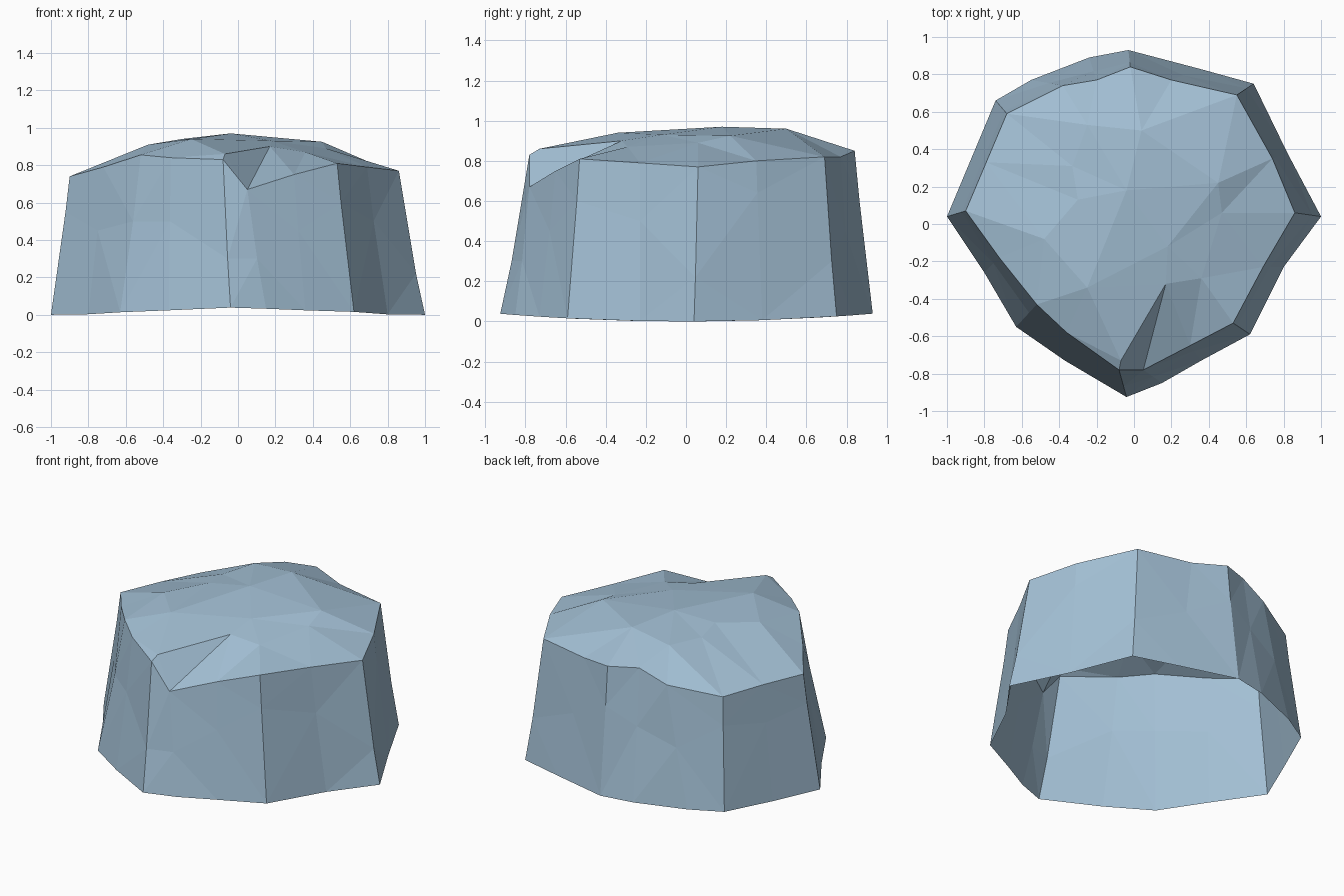
import bpy, bmesh
from mathutils import Vector
from mathutils.geometry import delaunay_2d_cdt

# Wall columns: foot x, y | height of the mid break | rim x, y, z
COLUMNS = [
    (-1.00, 0.04, 0.55, -0.90, 0.07, 0.74),
    (-0.87, 0.35, 0.50, -0.79, 0.33, 0.74),
    (-0.74, 0.66, 0.55, -0.68, 0.59, 0.73),
    (-0.55, 0.77, 0.40, -0.38, 0.74, 0.785),
    (-0.24, 0.89, 0.50, -0.20, 0.77, 0.86),
    (-0.03, 0.93, 0.60, -0.02, 0.84, 0.85),
    (0.35, 0.83, 0.45, 0.20, 0.77, 0.82),
    (0.64, 0.75, 0.30, 0.55, 0.69, 0.82),
    (0.82, 0.38, 0.64, 0.74, 0.35, 0.80),
    (1.00, 0.04, 0.22, 0.86, 0.06, 0.77),
    (0.80, -0.23, 0.50, 0.69, -0.23, 0.79),
    (0.62, -0.59, 0.60, 0.53, -0.53, 0.81),
    (0.36, -0.73, 0.45, 0.30, -0.65, 0.75),
    (0.15, -0.85, 0.30, 0.05, -0.78, 0.67),
    (-0.04, -0.925, 0.30, -0.08, -0.78, 0.83),
    (-0.37, -0.73, 0.50, -0.36, -0.58, 0.84),
    (-0.63, -0.55, 0.50, -0.52, -0.43, 0.855),
    (-0.80, -0.26, 0.45, -0.72, -0.18, 0.79),
]
# Bumps on the crown
CROWN = [
    (-0.04, 0.18, 0.97), (0.04, 0.50, 0.96), (-0.25, 0.53, 0.93),
    (-0.33, 0.31, 0.92), (-0.30, 0.13, 0.94), (-0.48, -0.08, 0.91),
    (0.18, -0.12, 0.93), (0.45, 0.22, 0.925), (0.47, 0.06, 0.89),
    (0.36, -0.29, 0.87), (-0.25, -0.34, 0.94), (0.17, -0.32, 0.90),
    (-0.07, -0.73, 0.86),
]

bm = bmesh.new()
foot, mid, rim = [], [], []
for bx, by, mz, tx, ty, tz in COLUMNS:
    low = Vector((bx, by, 0.045 * by * by))
    top = Vector((tx, ty, tz))
    t = ((mz - low.z) / (tz - low.z)) ** 0.85
    m = low.lerp(top, t)
    foot.append(bm.verts.new(low))
    mid.append(bm.verts.new((m.x, m.y, mz)))
    rim.append(bm.verts.new(top))

# Faceted side walls; the underside stays open
n = len(COLUMNS)
walls = []
for lower, upper in ((foot, mid), (mid, rim)):
    for i in range(n):
        j = (i + 1) % n
        walls.append(bm.faces.new((lower[j], lower[i], upper[i], upper[j])))
bmesh.ops.triangulate(bm, faces=walls, quad_method='SHORT_EDGE')

# Crown triangulated inside the rim
verts = rim + [bm.verts.new(p) for p in CROWN]
result = delaunay_2d_cdt([v.co.to_2d() for v in verts], [], [list(range(n))], 1, 1e-5)
for tri in result[2]:
    bm.faces.new([verts[result[3][k][0]] for k in tri])
bmesh.ops.recalc_face_normals(bm, faces=bm.faces[:])

mesh = bpy.data.meshes.new("boulder")
bm.to_mesh(mesh)
bm.free()
stone = bpy.data.materials.new("blue_grey_stone")
stone.diffuse_color = (0.367, 0.527, 0.665, 1.0)
mesh.materials.append(stone)
boulder = bpy.data.objects.new("boulder", mesh)
bpy.context.collection.objects.link(boulder)
